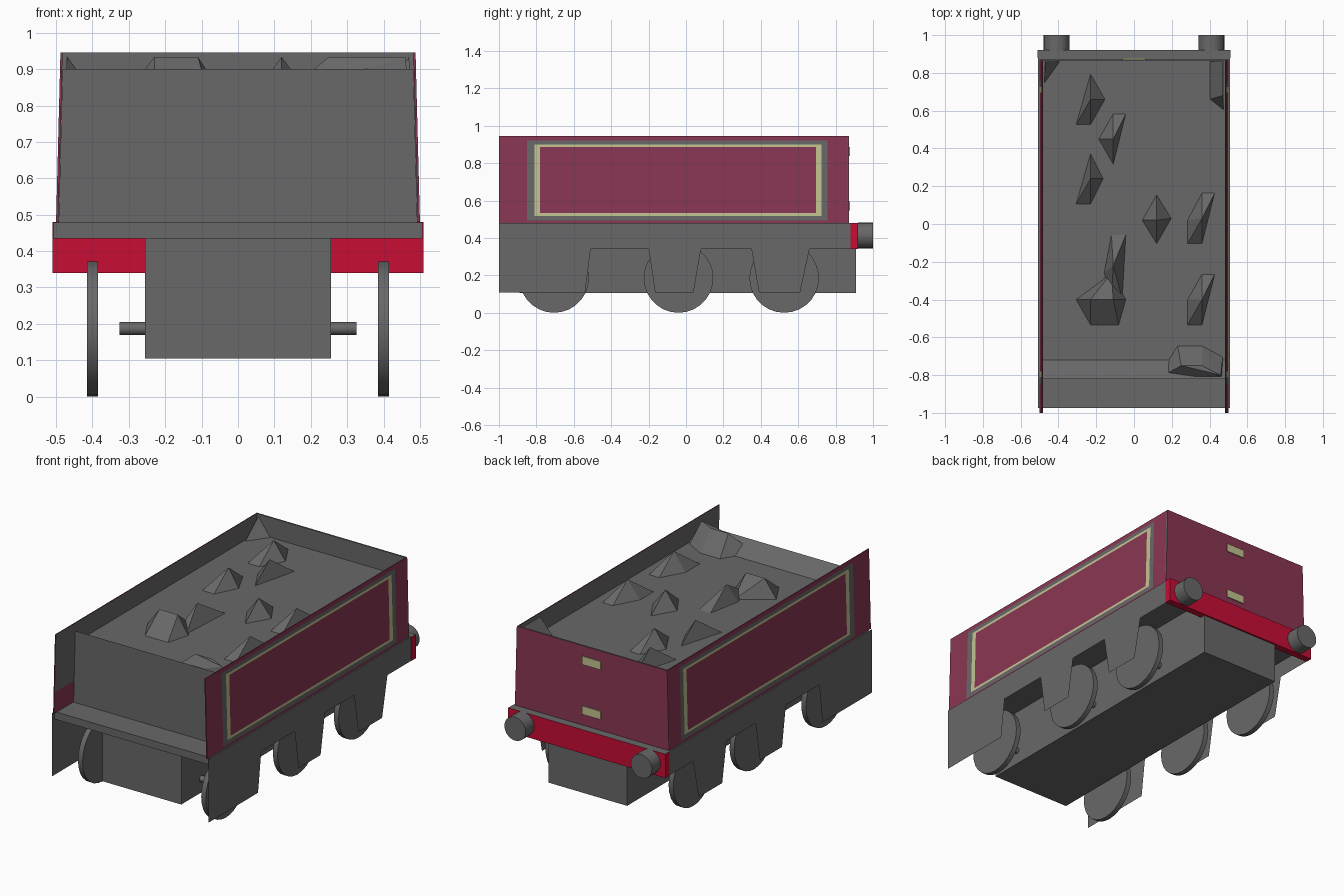
import bpy, bmesh, math
from mathutils import Matrix

if "Cube" in bpy.data.objects:
    bpy.data.objects.remove(bpy.data.objects["Cube"])


def material(name, rgb):
    m = bpy.data.materials.new(name)
    m.diffuse_color = (*rgb, 1)
    m.use_nodes = True
    m.node_tree.nodes["Principled BSDF"].inputs["Base Color"].default_value = m.diffuse_color
    return m


GRAY = material("dark gray", (0.138, 0.138, 0.138))
MAROON = material("maroon", (0.254, 0.037, 0.087))
RED = material("red", (0.57, 0.004, 0.034))
CREAM = material("cream", (0.55, 0.55, 0.29))


def finish(bm, name, *mats, normals=True):
    if normals:
        bmesh.ops.recalc_face_normals(bm, faces=bm.faces)
    me = bpy.data.meshes.new(name)
    bm.to_mesh(me)
    bm.free()
    for m in mats:
        me.materials.append(m)
    ob = bpy.data.objects.new(name, me)
    bpy.context.collection.objects.link(ob)
    return ob


def box(name, x, y, z, mat):
    bm = bmesh.new()
    bmesh.ops.create_cube(bm, size=1)
    for v in bm.verts:
        v.co = [a + (b - a) * (c + 0.5) for c, (a, b) in zip(v.co, (x, y, z))]
    return finish(bm, name, mat)


def cylinder(name, centre, radius, depth, axis, sides):
    bm = bmesh.new()
    bmesh.ops.create_cone(bm, cap_ends=True, segments=sides, radius1=radius,
                          radius2=radius, depth=depth)
    rot = Matrix.Rotation(math.pi / 2, 4, 'Y' if axis == 'x' else 'X')
    bmesh.ops.transform(bm, matrix=Matrix.Translation(centre) @ rot, verts=bm.verts)
    ob = finish(bm, name, GRAY)
    bpy.context.view_layer.objects.active = ob
    ob.select_set(True)
    bpy.ops.object.shade_smooth_by_angle(angle=math.radians(35))
    ob.select_set(False)
    return ob


def half_width(z):
    """Body sides lean slightly inward towards the top."""
    return 0.5 - 0.012 * (z - 0.48) / 0.465


def side_sheet(name, s, inset, ys, zs, rule, *mats):
    """Leaning side sheet cut into cells, coloured by a rule on cell indices."""
    bm = bmesh.new()
    grid = [[bm.verts.new((s * (half_width(z) - inset), y, z)) for z in zs] for y in ys]
    for i in range(len(ys) - 1):
        for j in range(len(zs) - 1):
            f = bm.faces.new((grid[i][j], grid[i + 1][j], grid[i + 1][j + 1], grid[i][j + 1]))
            f.material_index = rule(i, j)
            f.normal_update()
            if (f.normal.x * s > 0) == (inset > 0):
                f.normal_flip()
    return finish(bm, name, *mats, normals=False)


# Chassis
box("underframe_tank", (-0.255, 0.255), (-0.89, 0.91), (0.105, 0.436), GRAY)
box("floor", (-0.507, 0.507), (-0.975, 0.915), (0.435, 0.479), GRAY)
beam = box("buffer_beam", (-0.51, 0.51), (0.88, 0.92), (0.34, 0.48), RED)
beam.data.materials.append(GRAY)
for p in beam.data.polygons:
    p.material_index = int(p.normal.z > 0.5)

# Frame plates with wheel openings, wheels, axles, buffers
skirt = [(-1, 0.48), (-1, 0.108), (-0.54, 0.108), (-0.51, 0.34), (-0.2, 0.34),
         (-0.165, 0.108), (0.04, 0.108), (0.08, 0.34), (0.35, 0.34), (0.39, 0.108),
         (0.61, 0.108), (0.66, 0.34), (0.905, 0.34), (0.905, 0.48)]
ring_y = (-1, -0.85, -0.81, -0.78, 0.695, 0.725, 0.757, 0.87)
ring_z = (0.48, 0.493, 0.518, 0.532, 0.886, 0.9, 0.922, 0.946)
for s, side in ((-1, "left"), (1, "right")):
    bm = bmesh.new()
    f = bm.faces.new([bm.verts.new((s * 0.508, y, z)) for y, z in skirt])
    f.normal_update()
    if f.normal.x * s < 0:
        f.normal_flip()
    finish(bm, side + "_frame_plate", GRAY, normals=False)
    for n, y in enumerate((-0.705, -0.04, 0.525)):
        cylinder(f"{side}_wheel_{n + 1}", (s * 0.4, y, 0.186), 0.186, 0.03, 'x', 28)
        cylinder(f"{side}_axle_{n + 1}", (s * 0.285, y, 0.187), 0.018, 0.08, 'x', 12)
    cylinder(side + "_buffer", (s * 0.41, 0.96, 0.413), 0.069, 0.08, 'y', 20)

    # Side sheets: nested lining border outside, plain lining inside
    side_sheet(side + "_side_panel", s, 0, ring_y, ring_z,
               lambda i, j: (0, 1, 2, 0)[min(i, 6 - i, j, 6 - j)], MAROON, GRAY, CREAM)
    side_sheet(side + "_inner_lining", s, 0.006, (-1, -0.82, 0.868), (0.48, 0.605, 0.946),
               lambda i, j: int(i == 0 and j == 0), GRAY, MAROON)
    # Closing strips along the top and front edges
    bm = bmesh.new()
    path = [(0.868, 0.946), (-1, 0.946), (-1, 0.48)]
    outer = [bm.verts.new((s * half_width(z), y, z)) for y, z in path]
    inner = [bm.verts.new((s * (half_width(z) - 0.006), y, z)) for y, z in path]
    for k in range(2):
        bm.faces.new((outer[k], outer[k + 1], inner[k + 1], inner[k]))
    finish(bm, side + "_panel_edge", MAROON)

# Back wall: maroon outside, gray elsewhere
bm = bmesh.new()
rows = [[bm.verts.new((x * half_width(z), y, z)) for x, z in
         ((-1, 0.48), (1, 0.48), (1, 0.946), (-1, 0.946))] for y in (0.862, 0.872)]
for r in rows:
    bm.faces.new(r)
for k in range(4):
    n = (k + 1) % 4
    bm.faces.new((rows[0][k], rows[0][n], rows[1][n], rows[1][k]))
wall = finish(bm, "back_wall", GRAY, MAROON)
for p in wall.data.polygons:
    p.material_index = int(p.normal.y > 0.5)
for name, z in (("upper_bracket", 0.862), ("lower_bracket", 0.57)):
    box(name, (-0.06, 0.06), (0.87, 0.878), (z - 0.024, z + 0.024), CREAM)

# Bunker with its front wall and sunken coal bed
bed = [(-0.82, 0.479), (-0.82, 0.9), (-0.72, 0.83), (0.864, 0.83), (0.864, 0.479)]
bm = bmesh.new()
ends = [[bm.verts.new((s * (half_width(z) - 0.007), y, z)) for y, z in bed] for s in (-1, 1)]
for e in ends:
    bm.faces.new(e)
for k in range(5):
    n = (k + 1) % 5
    bm.faces.new((ends[0][k], ends[0][n], ends[1][n], ends[1][k]))
finish(bm, "coal_bunker", GRAY)

# Coal lumps: hull of a ground outline and one or two peaks
lumps = [
    ([(-.31, .52), (-.23, .8), (-.15, .66), (-.23, .52)], [(-.23, .66)]),
    ([(-.19, .45), (-.11, .59), (-.04, .59), (-.11, .31)], [(-.11, .45)]),
    ([(-.31, .1), (-.23, .38), (-.16, .24), (-.23, .1)], [(-.23, .24)]),
    ([(.04, .02), (.12, .16), (.2, .03), (.12, -.11)], [(.12, .02)]),
    ([(.28, .02), (.36, .17), (.43, .17), (.36, -.11), (.28, -.11)], [(.36, .03)]),
    ([(-.31, -.4), (-.23, -.54), (-.08, -.54), (-.04, -.4), (-.12, -.26)],
     [(-.23, -.4), (-.11, -.4)]),
    ([(-.16, -.26), (-.12, -.05), (-.04, -.05), (-.06, -.4), (-.12, -.4)], [(-.11, -.22)]),
    ([(.28, -.4), (.36, -.26), (.43, -.26), (.36, -.54), (.28, -.54)], [(.36, -.4)]),
    ([(.12, -.82), (.23, -.64), (.36, -.64), (.47, -.7), (.47, -.82)],
     [(.25, -.75), (.36, -.75), (.46, -.8)]),
    ([(-.475, .86), (-.39, .86), (-.475, .74)], [(-.47, .86)]),
    ([(.4, .86), (.475, .86), (.475, .6), (.4, .66)], [(.47, .86), (.47, .68)]),
]
for n, (ground, peaks) in enumerate(lumps):
    bm = bmesh.new()
    for x, y in ground:
        bm.verts.new((x, y, 0.825))
    for x, y in peaks:
        bm.verts.new((x, y, 0.934))
    bmesh.ops.convex_hull(bm, input=bm.verts)
    finish(bm, f"coal_lump_{n + 1}", GRAY)
